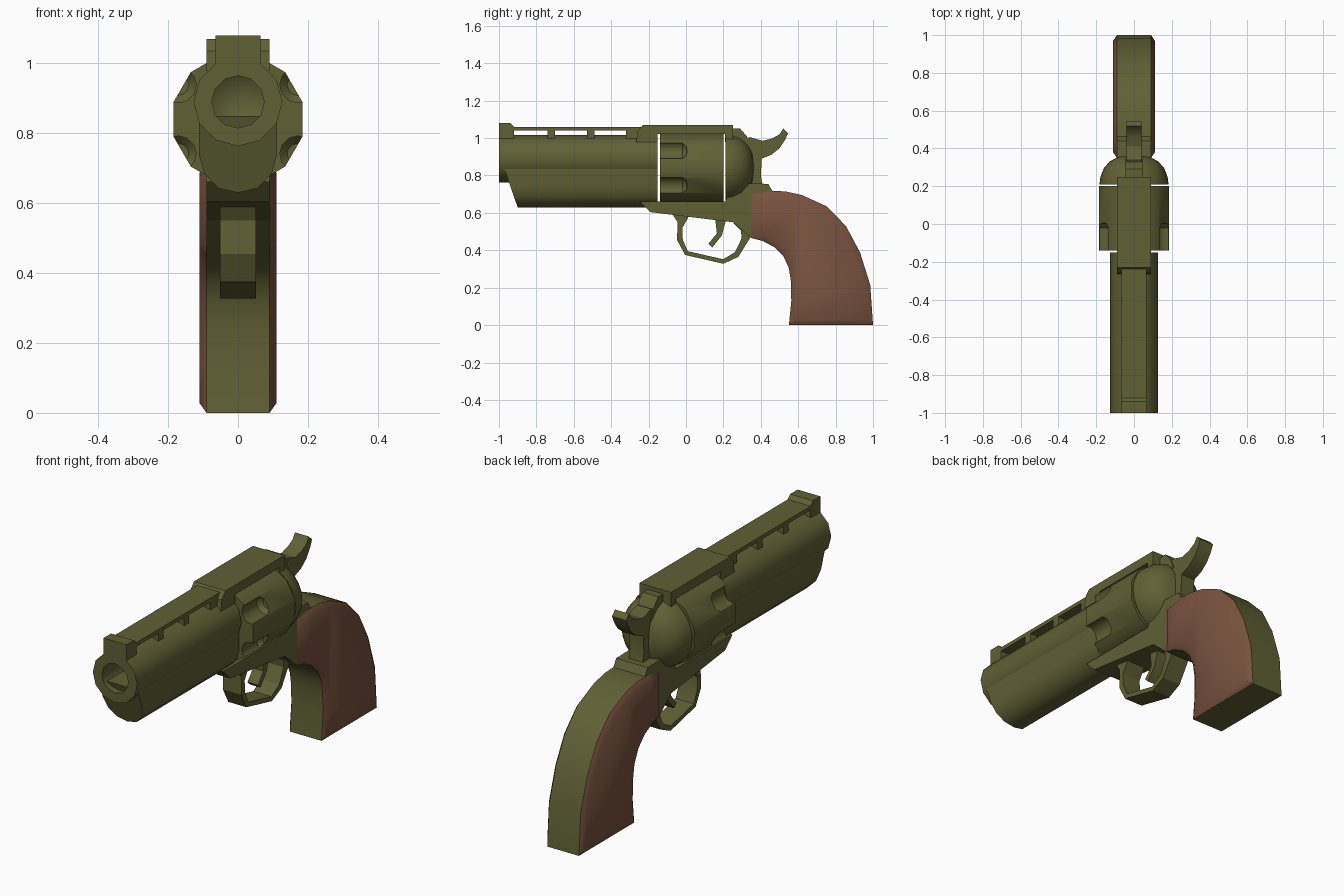
import bpy, bmesh, math

if "Cube" in bpy.data.objects:
    bpy.data.objects.remove(bpy.data.objects["Cube"])


def material(name, rgb):
    m = bpy.data.materials.new(name)
    m.diffuse_color = (*rgb, 1)
    m.use_nodes = True
    m.node_tree.nodes["Principled BSDF"].inputs["Base Color"].default_value = m.diffuse_color
    return m


GREEN = material("olive_metal", (0.117, 0.117, 0.036))
BROWN = material("brown_wood", (0.190, 0.085, 0.050))


def finish(name, bm, mat, angle=40):
    bmesh.ops.recalc_face_normals(bm, faces=bm.faces)
    me = bpy.data.meshes.new(name)
    bm.to_mesh(me)
    bm.free()
    me.materials.append(mat)
    ob = bpy.data.objects.new(name, me)
    bpy.context.collection.objects.link(ob)
    shade(ob, angle)
    return ob


def shade(ob, angle):
    bpy.ops.object.select_all(action='DESELECT')
    ob.select_set(True)
    bpy.context.view_layer.objects.active = ob
    bpy.ops.object.shade_smooth_by_angle(angle=math.radians(angle))


def prism(name, profiles, w, mat=GREEN, angle=30):
    """Side (y, z) outlines extruded across x from -w to w."""
    bm = bmesh.new()
    for pts in profiles:
        a = [bm.verts.new((-w, y, z)) for y, z in pts]
        b = [bm.verts.new((w, y, z)) for y, z in pts]
        bm.faces.new(a)
        bm.faces.new(b[::-1])
        for i in range(len(pts)):
            j = (i + 1) % len(pts)
            bm.faces.new((a[i], a[j], b[j], b[i]))
    return finish(name, bm, mat, angle)


def lathe(name, profile, centres, n=12, phase=0.0, mat=GREEN):
    """(radius, y) profile turned around y axes through the (x, z) centres."""
    bm = bmesh.new()
    for cx, cz in centres:
        rings = []
        for r, y in profile:
            if r == 0:
                rings.append([bm.verts.new((cx, y, cz))] * n)
            else:
                rings.append([bm.verts.new((cx + r * math.cos(phase + math.tau * i / n), y,
                                            cz + r * math.sin(phase + math.tau * i / n)))
                              for i in range(n)])
        for p, q in zip(rings, rings[1:]):
            for i in range(n):
                j = (i + 1) % n
                bm.faces.new(list(dict.fromkeys((p[i], p[j], q[j], q[i]))))
    return finish(name, bm, mat)


def rect(y0, y1, z0, z1):
    return [(y0, z0), (y1, z0), (y1, z1), (y0, z1)]


# Barrel with bore
lathe("barrel", [(0, -0.70), (0.075, -0.75), (0.075, -1.0), (0.127, -1.0),
                 (0.127, -0.152), (0, -0.152)], [(0, 0.89)])

# Lug under the barrel, with a raked front end
half = [(0.112, 0.85), (0.112, 0.74), (0.097, 0.685), (0.056, 0.643)]
section = half + [(0, 0.63)] + [(-x, z) for x, z in half[::-1]]
bm = bmesh.new()
front = [bm.verts.new((x, -0.97 + (0.83 - z) * 0.35, z)) for x, z in section]
back = [bm.verts.new((x, -0.152, z)) for x, z in section]
bm.faces.new(front)
bm.faces.new(back[::-1])
for i in range(len(section)):
    j = (i + 1) % len(section)
    bm.faces.new((front[i], front[j], back[j], back[i]))
finish("barrel_lug", bm, GREEN)

# Ventilated rib on posts, and front sight
prism("rib", [rect(-0.95, -0.20, 1.04, 1.06)]
      + [rect(a, b, 0.98, 1.041) for a, b in ((-0.74, -0.70), (-0.53, -0.49), (-0.32, -0.2))], 0.065)
prism("front_sight", [[(-1, 0.985), (-0.92, 0.985), (-0.92, 1.06), (-0.94, 1.08), (-1, 1.08)]], 0.065)

# Top strap and rear sight
prism("top_strap", [[(-0.265, 0.978), (-0.152, 0.978), (-0.152, 1.022), (0.208, 1.022), (0.208, 0.98),
                     (0.25, 0.98), (0.25, 1.07), (-0.23, 1.07), (-0.26, 1.035)]], 0.09)
prism("rear_sight", [[(0.24, 0.98), (0.35, 0.95), (0.325, 1.01), (0.29, 1.05), (0.24, 1.05)]], 0.045)

# Fluted cylinder
drum = lathe("cylinder", [(0, -0.14), (0.191, -0.14), (0.191, 0.20), (0, 0.20)],
             [(0, 0.84)], 12, math.radians(15))
ring = [math.radians(30 + 60 * k) for k in range(6)]
cutter = lathe("flute_cutter", [(0, -0.2), (0.051, -0.2), (0.051, -0.02), (0.03, 0.003), (0, 0.006)],
               [(0.197 * math.cos(a), 0.84 + 0.197 * math.sin(a)) for a in ring], 12)
mod = drum.modifiers.new("flutes", 'BOOLEAN')
mod.operation = 'DIFFERENCE'
mod.solver = 'EXACT'
mod.object = cutter
bpy.context.view_layer.objects.active = drum
bpy.ops.object.modifier_apply(modifier=mod.name)
bpy.data.objects.remove(cutter)
shade(drum, 32)

# Domed recoil shield behind the cylinder
lathe("recoil_shield", [(0, 0.21), (0.183, 0.21), (0.178, 0.25), (0.16, 0.295), (0.13, 0.33),
                        (0.09, 0.353), (0, 0.367)], [(0, 0.84)], 24)

# Frame and grip core share the grip outline
grip_back = [(0.53, 0.715), (0.62, 0.695), (0.75, 0.636), (0.855, 0.53), (0.93, 0.39),
             (0.985, 0.215), (1.0, 0)]
grip_front = [(0.55, 0), (0.563, 0.13), (0.56, 0.24), (0.55, 0.305), (0.52, 0.37), (0.475, 0.415),
              (0.41, 0.45), (0.35, 0.465)]
prism("frame", [[(-0.25, 0.662), (0.21, 0.662), (0.25, 0.76), (0.44, 0.755), (0.462, 0.717)]
                + grip_back + grip_front + [(0.25, 0.55), (-0.19, 0.604)]], 0.09)

# Wooden grip panels with bevelled rims
bm = bmesh.new()
outline = [(0.35, 0.70), (0.44, 0.715)] + grip_back + grip_front
face = bm.faces.new([bm.verts.new((0.09, y, z)) for y, z in outline])
bm.normal_update()
if face.normal.x < 0:
    face.normal_flip()
bmesh.ops.inset_individual(bm, faces=[face], thickness=0.028, depth=0.02, use_even_offset=True)
base = [e for e in bm.edges if e.is_boundary]
bmesh.ops.contextual_create(bm, geom=base)
panels = finish("grip_panels", bm, BROWN, 50)
panels.modifiers.new("both_sides", 'MIRROR').use_axis[0] = True

# Hammer
prism("hammer", [[(0.28, 0.74), (0.41, 0.74), (0.40, 0.80), (0.405, 0.89), (0.455, 0.91), (0.50, 0.945),
                  (0.53, 0.99), (0.545, 1.025), (0.52, 1.05), (0.50, 1.02), (0.46, 0.998), (0.41, 0.985),
                  (0.34, 1.005), (0.28, 0.98)]], 0.04)

# Trigger guard and trigger
prism("trigger_guard", [[(-0.09, 0.62), (-0.045, 0.55), (-0.048, 0.455), (-0.005, 0.375), (0.2, 0.328),
                         (0.28, 0.365), (0.345, 0.47), (0.25, 0.57), (0.25, 0.55), (0.293, 0.505),
                         (0.298, 0.465), (0.262, 0.39), (0.198, 0.352), (0.01, 0.395), (-0.017, 0.455),
                         (-0.02, 0.52), (0.012, 0.575), (0.012, 0.60)]], 0.052)
prism("trigger", [[(0.155, 0.58), (0.165, 0.49), (0.12, 0.435), (0.14, 0.415), (0.192, 0.48),
                   (0.218, 0.58)]], 0.03)
